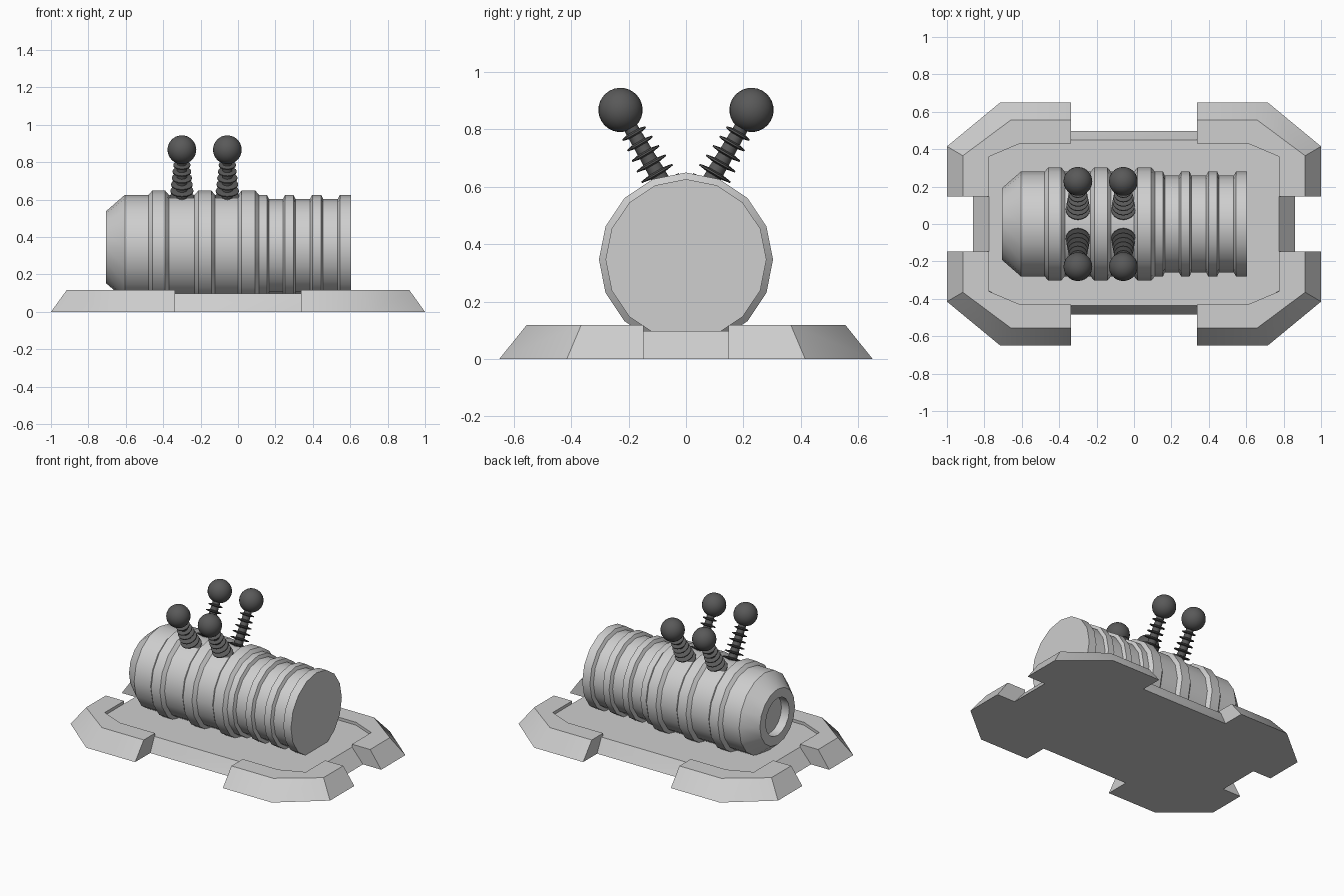
import bpy, bmesh, math
from mathutils import Matrix, Vector

cube = bpy.data.objects.get("Cube")
if cube:
    bpy.data.objects.remove(cube, do_unlink=True)


def material(name, value):
    m = bpy.data.materials.new(name)
    m.use_nodes = True
    color = (value, value, value, 1)
    m.diffuse_color = color
    m.node_tree.nodes["Principled BSDF"].inputs["Base Color"].default_value = color
    return m


light = material("light grey metal", 0.62)
dark = material("dark grey ceramic", 0.1)


def finish(bm, name, mat, smooth=30, matrix=None):
    bmesh.ops.recalc_face_normals(bm, faces=bm.faces)
    mesh = bpy.data.meshes.new(name)
    bm.to_mesh(mesh)
    bm.free()
    mesh.materials.append(mat)
    mesh.shade_smooth()
    mesh.set_sharp_from_angle(angle=math.radians(smooth))
    obj = bpy.data.objects.new(name, mesh)
    if matrix:
        obj.matrix_world = matrix
    bpy.context.collection.objects.link(obj)
    return obj


def loft(name, mat, sections, closed_rows=True, smooth=30, matrix=None):
    """Skin a row of closed sections and cap both ends."""
    bm = bmesh.new()
    rows = [[bm.verts.new(p) for p in s] for s in sections]
    n = len(rows[0])
    for a, b in zip(rows, rows[1:]):
        for i in range(n):
            j = (i + 1) % n
            bm.faces.new((a[i], a[j], b[j], b[i]))
    bm.faces.new(rows[0])
    bm.faces.new(rows[-1])
    return finish(bm, name, mat, smooth, matrix)


def lathe(name, mat, profile, sides, matrix):
    """Turn (height, radius) pairs round the local z axis."""
    ring = [i * 2 * math.pi / sides for i in range(sides)]
    sections = [[(r * math.cos(a), r * math.sin(a), h) for a in ring] for h, r in profile]
    return loft(name, mat, sections, matrix=matrix)


def octagon(x, y, cx, cy, z, shift=0.006):
    quarter = [(x, cy), (cx, y)]
    pts = quarter + [(-a, b) for a, b in quarter[::-1]]
    pts += [(-a, -b) for a, b in pts]
    return [(a, b + shift, z) for a, b in pts]


# Base plate with sloping rim
loft("base_plate", light, [octagon(0.86, 0.49, 0.66, 0.40, 0),
                           octagon(0.775, 0.443, 0.61, 0.365, 0.098)])

# Four raised corner feet, each swept round its corner
outer_low = [(0.338, 0.65), (0.715, 0.65), (1.0, 0.415), (1.0, 0.148)]
outer_top = [(0.338, 0.555), (0.66, 0.555), (0.915, 0.365), (0.915, 0.148)]
inner = [(0.338, 0.43), (0.61, 0.43), (0.775, 0.36), (0.775, 0.148)]
for sx, side in ((1, "left"), (-1, "right")):
    for sy, end in ((-1, "front"), (1, "back")):
        sections = []
        for o, t, i in zip(outer_low, outer_top, inner):
            sections.append([(p[0] * sx, p[1] * sy, z)
                             for p, z in ((o, 0), (t, 0.118), (i, 0.118), (i, 0))])
        loft(f"corner_foot_{end}_{side}", light, sections, smooth=40)

# Ribbed tank lying along x, with a recessed port in one end
BODY, BAND, GROOVE = 0.28, 0.303, 0.258
profile = [(-0.645, 0.13), (-0.705, 0.13), (-0.705, 0.193), (-0.605, BODY)]
for start, stop in ((-0.478, -0.37), (-0.232, -0.123), (0.0, 0.112)):
    profile += [(start, BODY), (start + 0.02, BAND), (stop - 0.02, BAND), (stop, BODY)]
profile += [(0.155, BODY)]
for start, stop in ((0.165, 0.24), (0.307, 0.385), (0.455, 0.533)):
    profile += [(start - 0.01, BODY), (start, GROOVE), (stop, GROOVE), (stop + 0.012, BODY)]
profile += [(0.604, BODY)]
profile = [p for k, p in enumerate(profile) if k == 0 or p != profile[k - 1]]
lathe("tank", light, profile, 16,
      Matrix.Translation((0, 0, 0.346)) @ Matrix.Rotation(math.pi / 2, 4, "Y"))

# Ribbed stems leaning outwards, each topped by a ball
fins = 6
stem = [(-0.34, 0.03)]
for k in range(fins):
    h = -0.295 + k * 0.04
    core = 0.03 - 0.001 * k
    fin = 0.066 - 0.004 * k
    stem += [(h - 0.008, core), (h - 0.003, fin), (h + 0.003, fin), (h + 0.008, core)]
stem += [(0, 0.025)]
for x, place in ((-0.3, "right"), (-0.057, "left")):
    for sy, end in ((-1, "front"), (1, "back")):
        centre = Vector((x, sy * 0.228, 0.867))
        tilt = Matrix.Translation(centre) @ Matrix.Rotation(-sy * math.radians(30), 4, "X")
        lathe(f"stem_{end}_{place}", dark, stem, 16, tilt)
        bm = bmesh.new()
        bmesh.ops.create_uvsphere(bm, u_segments=24, v_segments=14, radius=0.077)
        finish(bm, f"ball_{end}_{place}", dark, 40, tilt)
